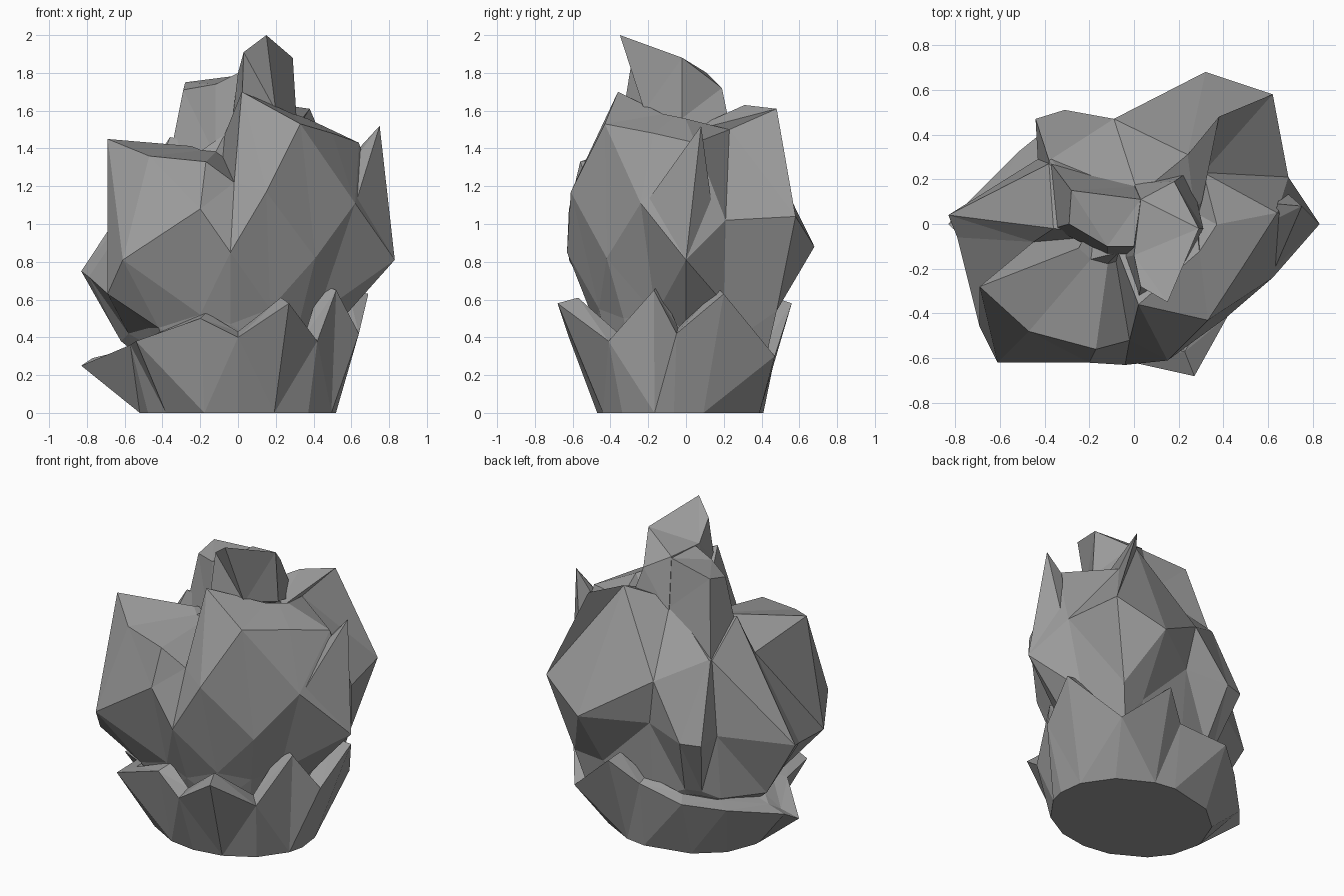
import bpy, bmesh, math
from mathutils import Vector

grey = bpy.data.materials.new("dark_grey")
grey.diffuse_color = (.33, .33, .33, 1)


def loft(name, rings):
    """Skin matching closed cross-sections, cap both ends, keep flat facets."""
    bm = bmesh.new()
    loops = [[bm.verts.new(p) for p in ring] for ring in rings]
    n = len(loops[0])
    for low, high in zip(loops, loops[1:]):
        for i in range(n):
            j = (i + 1) % n
            bm.faces.new((low[i], low[j], high[j], high[i]))
    bm.faces.new(loops[0][::-1])
    bm.faces.new(loops[-1])
    bmesh.ops.triangulate(bm, faces=bm.faces[:], quad_method='SHORT_EDGE')
    bmesh.ops.recalc_face_normals(bm, faces=bm.faces[:])
    mesh = bpy.data.meshes.new(name)
    bm.to_mesh(mesh)
    bm.free()
    mesh.materials.append(grey)
    obj = bpy.data.objects.new(name, mesh)
    bpy.context.collection.objects.link(obj)
    return obj


def shrink(ring, k, z):
    """Scale a cross-section toward the axis and flatten it at height z."""
    return [(x * k, y * k, z) for x, y, _ in ring]


def fold_in(ring, t):
    """Fold leaf tips inward: right side toward the hood, left side lower."""
    folded = []
    for x, y, z in ring:
        if x > .1:
            target = Vector((.28, -.02, 1.6 if y < .2 else 1.48))
        else:
            target = Vector((-.1, -.05, 1.4))
        folded.append(Vector((x, y, z)).lerp(target, t))
    return folded


# Outer leaves: a jagged rim over an oval foot, with a raised inner lip
rim = [(.27, -.68, .58), (.42, -.41, .38), (.52, -.17, .65), (.64, -.05, .42),
       (.69, .2, .63), (.49, .47, .30), (.18, .56, .58), (.02, .46, .43),
       (-.31, .49, .39), (-.52, .32, .34), (-.77, .07, .29), (-.83, 0, .25),
       (-.57, -.25, .36), (-.54, -.5, .38), (-.2, -.55, .5), (0, -.62, .40)]
foot = []
for x, y, _ in rim:
    a = math.atan2(y, x)
    foot.append((.52 * math.cos(a), .44 * math.sin(a) - .03, 0))
lip = [(x * .84, y * .84, z + .03) for x, y, z in rim]
loft("outer_leaves", [foot, rim, lip, shrink(rim, .7, .35)])

# Main head: underside, widest section, leaf tips, then folding inward
under = [(-.42, -.42, .45), (-.2, -.46, .52), (-.04, -.48, .47), (.17, -.46, .55),
         (.33, -.33, .5), (.42, -.16, .52), (.5, 0, .44), (.58, .2, .58),
         (.48, .48, .54), (.3, .44, .5), (-.04, .44, .84), (-.25, .37, .43),
         (-.34, .32, .42), (-.43, .25, .37), (-.62, .04, .38),
         (-.58, -.05, .42), (-.47, -.3, .45)]
belly = [(-.61, -.62, .81), (-.20, -.62, 1.08), (-.04, -.63, .85),
         (.15, -.61, 1.17), (.41, -.42, .82), (.62, -.24, 1.11),
         (.83, 0, .81), (.69, .21, 1.02), (.62, .58, 1.04), (.32, .68, .88),
         (-.09, .47, 1.14), (-.31, .51, .80), (-.44, .47, .80),
         (-.43, .29, .80), (-.83, .04, .75), (-.79, -.06, .72), (-.69, -.46, .63)]
tips = [(-.47, -.48, 1.36), (-.17, -.56, 1.33), (-.02, -.52, 1.22),
        (.02, -.36, 1.70), (.33, -.43, 1.53), (.5, -.17, 1.48),
        (.64, .05, 1.43), (.31, .23, 1.5), (.38, .48, 1.61), (.24, .31, 1.63),
        (.02, .13, 1.53), (-.37, .29, 1.29), (-.38, .285, 1.285),
        (-.38, .27, 1.28), (-.36, -.02, 1.46), (-.45, -.08, 1.22), (-.69, -.28, 1.45)]
loft("leaf_head", [shrink(under, .9, .33), under, belly, tips, fold_in(tips, .75)])

# Right-hand pointed leaf
loft("right_leaf_tip", [[(.62, -.22, 1.1), (.83, 0, .81), (.67, .15, 1.0)],
                        [(.63, .02, 1.36), (.75, .08, 1.52), (.64, .09, 1.4)]])

# Hooked hood at the top
hood_top = [(.15, -.35, 2.0), (.29, -.02, 1.88), (.18, .19, 1.72),
            (.03, .11, 1.80), (0, -.14, 1.80), (.03, -.28, 1.91)]
hood_base = [(.2, -.22, 1.6), (.31, -.02, 1.56), (.25, .24, 1.48),
             (0, .18, 1.45), (-.05, -.15, 1.38), (.02, -.33, 1.6)]
loft("top_hood", [hood_base, hood_top])

# Smaller inner leaf on the left of the hood
inner_top = [(-.29, 0, 1.71), (-.12, -.10, 1.74), (0, -.1, 1.8),
             (.03, .11, 1.79), (-.28, .15, 1.75)]
inner_base = [(-.36, -.02, 1.36), (-.12, -.14, 1.36), (.02, -.15, 1.4),
              (.05, .17, 1.45), (-.37, .27, 1.28)]
loft("inner_leaf", [inner_base, inner_top])
